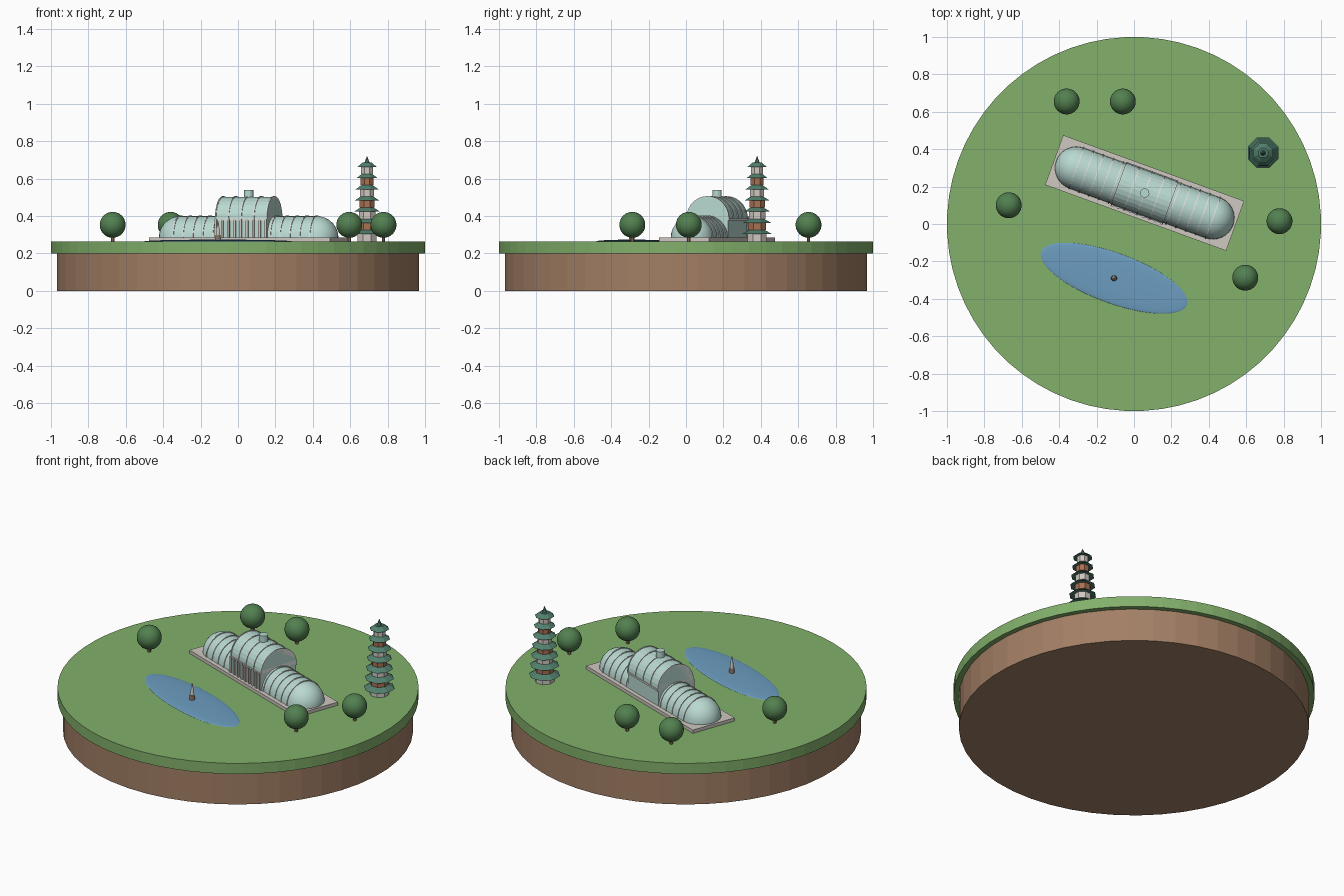
import bpy, bmesh
from math import sin, cos, pi, radians
from mathutils import Matrix, Vector

cube = bpy.data.objects.get("Cube")
if cube:
    bpy.data.objects.remove(cube, do_unlink=True)


def material(name, srgb):
    lin = [(c / 255 / 12.92) if c < 11 else ((c / 255 + 0.055) / 1.055) ** 2.4 for c in srgb]
    m = bpy.data.materials.new(name)
    m.use_nodes = True
    m.diffuse_color = (*lin, 1)
    m.node_tree.nodes["Principled BSDF"].inputs["Base Color"].default_value = (*lin, 1)
    return m


GRASS = material("grass green", (130, 176, 107))
SOIL = material("soil brown", (163, 127, 101))
GLASS = material("pale glass", (185, 217, 209))
STONE = material("light stone", (207, 200, 192))
FRAME = material("white frame", (222, 226, 222))
WATER = material("pond blue", (108, 157, 192))
LEAF = material("leaf green", (82, 128, 80))
ROOF = material("roof green", (82, 128, 110))
RUST = material("terracotta", (168, 113, 84))
BRONZE = material("bronze", (138, 115, 98))

GROUND = 0.265
SITE = Matrix.Translation((0.057, 0.166, 0)) @ Matrix.Rotation(radians(-20), 4, 'Z')
ID = Matrix.Identity(4)


def finish(name, bm, mat, smooth=False, world=ID):
    bmesh.ops.recalc_face_normals(bm, faces=bm.faces)
    me = bpy.data.meshes.new(name)
    bm.to_mesh(me)
    bm.free()
    me.materials.append(mat)
    ob = bpy.data.objects.new(name, me)
    ob.matrix_world = world
    bpy.context.collection.objects.link(ob)
    if smooth:
        bpy.ops.object.select_all(action='DESELECT')
        ob.select_set(True)
        bpy.context.view_layer.objects.active = ob
        bpy.ops.object.shade_smooth_by_angle(angle=radians(40))
    return ob


def cone(name, x, y, z0, z1, r0, r1, seg, mat, world=ID, smooth=False):
    bm = bmesh.new()
    place = Matrix.Translation((x, y, (z0 + z1) / 2)) @ Matrix.Rotation(pi / seg, 4, 'Z')
    bmesh.ops.create_cone(bm, cap_ends=True, segments=seg, radius1=r0, radius2=r1,
                          depth=z1 - z0, matrix=place)
    return finish(name, bm, mat, smooth, world)


def box(name, center, size, mat, world=SITE):
    bm = bmesh.new()
    bmesh.ops.create_cube(bm, size=1, matrix=Matrix.Translation(center)
                          @ Matrix.Diagonal((*size, 1)))
    return finish(name, bm, mat, False, world)


def ball(name, center, size, mat, turn=0):
    bm = bmesh.new()
    bmesh.ops.create_uvsphere(bm, u_segments=48, v_segments=24, radius=1,
                              matrix=Matrix.Diagonal((*size, 1)))
    world = Matrix.Translation(center) @ Matrix.Rotation(turn, 4, 'Z')
    return finish(name, bm, mat, True, world)


def vault(name, rings, z, mat, smooth=False, n=14):
    """Half-round shell lofted through (x, radius) rings, resting at height z."""
    bm = bmesh.new()
    loops = [[bm.verts.new((x, r * cos(pi * i / n), z + r * sin(pi * i / n)))
              for i in range(n + 1)] for x, r in rings]
    for a, b in zip(loops, loops[1:]):
        for i in range(n):
            bm.faces.new((a[i], a[i + 1], b[i + 1], b[i]))
    bm.faces.new(loops[0])
    bm.faces.new(loops[-1])
    return finish(name, bm, mat, smooth, SITE)


# Island base
cone("soil_base", 0, 0, 0, 0.2, 0.97, 0.97, 48, SOIL)
cone("grass_disc", 0, 0, 0.2, GROUND, 1, 1, 64, GRASS)

# Pond with a small spire fountain
ball("pond", (-0.107, -0.29, GROUND), (0.415, 0.134, 0.009), WATER, radians(-20))
cone("fountain_base", -0.107, -0.29, GROUND, 0.30, 0.017, 0.014, 12, BRONZE)
cone("fountain_spire", -0.107, -0.29, 0.30, 0.37, 0.012, 0.003, 12, STONE)

# Greenhouse plinth and long rounded glass wings
FLOOR = 0.285
box("plinth", (0, 0, (GROUND + FLOOR) / 2), (1.03, 0.283, FLOOR - GROUND), STONE)
R, L = 0.115, 0.388
arc = [(R * cos(a), R * sin(a)) for a in (pi / 2 * k / 8 for k in range(8, 0, -1))]
arc.append((R * 0.999, R * 0.02))
for side, label in ((-1, "right"), (1, "left")):
    vault(label + "_wing", [(side * 0.1, R), (side * 0.25, R)]
          + [(side * (L + dx), r) for dx, r in arc], FLOOR, GLASS, True)
    for k in range(5):
        x = side * (L - 0.056 * k)
        vault(f"{label}_wing_rib_{k}", [(x - 0.003, R + 0.004), (x + 0.003, R + 0.004)],
              FLOOR, FRAME)

# Taller central hall with barrel roof
EAVE, HALF = 0.385, 0.148
box("hall_walls", (0, 0, (FLOOR + EAVE) / 2), (2 * HALF, 0.234, EAVE - FLOOR), GLASS)
vault("hall_roof", [(-HALF, 0.118), (HALF, 0.118)], EAVE, GLASS)
for k in range(5):
    x = (k - 2) * (HALF - 0.003) / 2
    vault(f"hall_rib_{k}", [(x - 0.003, 0.122), (x + 0.003, 0.122)], EAVE, FRAME)
for s, label in ((-1, "front"), (1, "back")):
    box(label + "_eave", (0, s * 0.119, EAVE - 0.004), (2 * HALF, 0.008, 0.01), FRAME)
for k in range(9):
    x = (k - 4) * (HALF - 0.006) / 4
    box(f"front_column_{k}", (x, -0.121, (FLOOR + EAVE) / 2), (0.012, 0.012, EAVE - FLOOR), STONE)
cone("roof_vent", 0, 0, 0.49, 0.54, 0.025, 0.025, 16, GLASS, SITE)

# Seven-storey octagonal tower
TX, TY, STEP = 0.69, 0.38, 0.06
for i in range(7):
    z = GROUND + i * STEP
    wall = 0.055 - 0.0035 * i
    eave = 0.088 - 0.0055 * i
    cone(f"tower_storey_{i}", TX, TY, z, z + 0.045, wall, wall, 8, RUST if i % 2 else STONE)
    cone(f"tower_roof_{i}", TX, TY, z + 0.038, z + 0.06, eave, wall * 0.8, 8, ROOF)
cone("tower_finial", TX, TY, GROUND + 7 * STEP - 0.002, 0.72, 0.016, 0.001, 8, ROOF)

# Round trees
for k, (x, y) in enumerate([(-0.36, 0.655), (-0.06, 0.655), (-0.67, 0.1),
                            (0.778, 0.015), (0.595, -0.287)]):
    cone(f"tree_trunk_{k}", x, y, GROUND, 0.32, 0.01, 0.01, 8, SOIL)
    ball(f"tree_crown_{k}", (x, y, 0.353), (0.069, 0.069, 0.069), LEAF)
